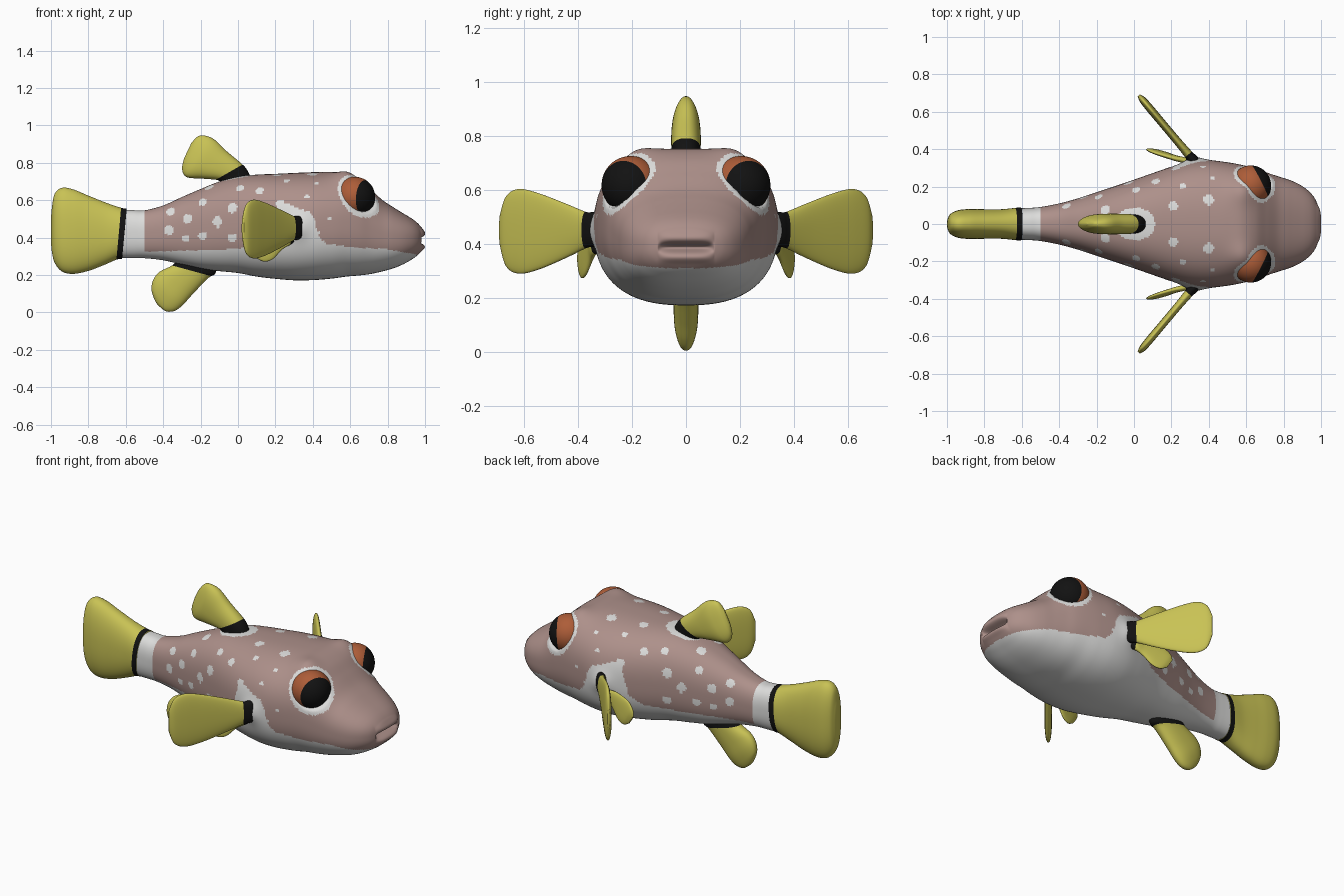
import bpy, bmesh, math
from mathutils import Vector
from mathutils.bvhtree import BVHTree

if "Cube" in bpy.data.objects:
    bpy.data.objects.remove(bpy.data.objects["Cube"])


def material(name, rgb):
    m = bpy.data.materials.new(name)
    m.diffuse_color = (*rgb, 1)
    m.use_nodes = True
    m.node_tree.nodes["Principled BSDF"].inputs["Base Color"].default_value = m.diffuse_color
    return m


PINK = material("dusty_pink", (0.42, 0.28, 0.255))
WHITE = material("white", (0.72, 0.72, 0.71))
BLACK = material("black", (0.006, 0.006, 0.006))
YELLOW = material("yellow", (0.58, 0.54, 0.09))
ORANGE = material("orange", (0.42, 0.11, 0.04))


def finish(bm, name, mats):
    bmesh.ops.recalc_face_normals(bm, faces=bm.faces)
    for f in bm.faces:
        f.smooth = True
    me = bpy.data.meshes.new(name)
    bm.to_mesh(me)
    bm.free()
    for m in mats:
        me.materials.append(m)
    ob = bpy.data.objects.new(name, me)
    bpy.context.collection.objects.link(ob)
    return ob


def spline(p, i, t):
    """Catmull-Rom between rows i and i+1 of a list of tuples."""
    a, b = p[max(i - 1, 0)], p[i]
    c, d = p[i + 1], p[min(i + 2, len(p) - 1)]
    return [0.5 * (2 * q + (r - o) * t + (2 * o - 5 * q + 4 * r - s) * t * t
                   + (3 * q - o - 3 * r + s) * t ** 3) for o, q, r, s in zip(a, b, c, d)]


def super_point(a, n):
    c, s = math.cos(a), math.sin(a)
    return (math.copysign(abs(c) ** (2 / n), c), math.copysign(abs(s) ** (2 / n), s))


def loft(bm, rings):
    """Skin rings of points, closing both ends; returns the faces per gap."""
    vs = [[bm.verts.new(p) for p in r] for r in rings]
    n = len(vs[0])
    gaps = [[bm.faces.new((a[k], a[(k + 1) % n], b[(k + 1) % n], b[k])) for k in range(n)]
            for a, b in zip(vs, vs[1:])]
    bm.faces.new(vs[0])
    bm.faces.new(vs[-1])
    return gaps


# ---- body: rows of x, top z, bottom z, half width
ROWS = [(-0.62, .55, .29, .084), (-0.56, .547, .29, .086), (-0.5, .546, .29, .091), (-0.4, .572, .279, .11),
        (-0.3, .617, .256, .137), (-0.2, .66, .234, .17), (-0.1, .70, .221, .203),
        (0, .727, .211, .237), (.1, .737, .192, .272), (.2, .741, .18, .306),
        (.3, .746, .172, .332), (.4, .75, .173, .34), (.5, .752, .181, .33),
        (.58, .748, .192, .315), (.65, .715, .198, .297), (.71, .66, .206, .275),
        (.77, .603, .219, .255), (.83, .563, .236, .236), (.88, .532, .256, .214),
        (.92, .508, .278, .188), (.95, .487, .298, .16), (.972, .465, .32, .127),
        (.985, .442, .35, .085), (.99, .395, .395, .0005), (.985, .35, .442, -.085)]
EYE = Vector((.625, .205, .617))
EYE_AXIS = Vector((.64, .74, .13)).normalized()
PECT = Vector((.32, .33, .45))


def eye_offset(p):
    """Distance along and across the eye axis (right or left by symmetry)."""
    d = Vector((p.x, abs(p.y), p.z)) - EYE
    along = d.dot(EYE_AXIS)
    return along, (d - EYE_AXIS * along).length


def sculpt(p):
    s = 1 if p.y >= 0 else -1
    q = Vector((p.x, abs(p.y), p.z))
    # brow bumps above the eyes
    if q.z > .5:
        q.z += .03 * math.exp(-((q.x - .59) / .08) ** 2 - ((q.y - .19) / .08) ** 2)
    # shoulder around the side fin
    q.y += .022 * math.exp(-((q - PECT).length / .06) ** 2)
    # eye socket
    along, across = eye_offset(q)
    if along > 0 and across < .095:
        q -= EYE_AXIS * .05 * (1 - (across / .095) ** 4)
    # lips and mouth slot
    if q.x > .85:
        mask = max(0, 1 - (q.y / .105) ** 4)
        g = lambda z, w: math.exp(-((q.z - z) / w) ** 2)
        q.x += mask * (.012 * g(.423, .022) + .014 * g(.348, .02) - .04 * g(.386, .015))
    return Vector((q.x, q.y * s, q.z))


rings = []
SIDES = 168
for i in range(len(ROWS) - 2):
    steps = 18 if i >= len(ROWS) - 4 else max(5, round((ROWS[i + 1][0] - ROWS[i][0]) / .0075))
    for k in range(steps):
        x, zt, zb, w = spline(ROWS, i, k / steps)
        ring = []
        for j in range(SIDES):
            c, s = super_point(2 * math.pi * (j + .5) / SIDES, 2.5)
            ring.append(sculpt(Vector((x, w * c, (zt + zb) / 2 + (zt - zb) / 2 * s))))
        rings.append(ring)
bm = bmesh.new()
loft(bm, rings)
bmesh.ops.recalc_face_normals(bm, faces=bm.faces)
bm.normal_update()

# white spots, projected on to the body from the side and from above
tree = BVHTree.FromBMesh(bm)
SIDE_DOTS = [(-.36, .54, .024), (-.19, .59, .021), (-.27, .5, .026), (-.37, .44, .025),
             (-.11, .485, .028), (-.03, .56, .028), (-.19, .41, .023), (-.28, .395, .02),
             (.01, .665, .021), (.115, .65, .022), (.26, .705, .016), (.225, .58, .025),
             (.37, .62, .013), (.42, .69, .013), (.49, .5, .012), (.43, .425, .012), (-.03, .40, .024)]
TOP_DOTS = [(.21, .095, .027), (.4, .13, .029), (-.155, .075, .028)]
dots = []
for x, z, r in SIDE_DOTS:
    hit = tree.ray_cast(Vector((x, 2, z)), Vector((0, -1, 0)))[0]
    if hit:
        dots.append((hit, r))
for x, y, r in TOP_DOTS:
    hit = tree.ray_cast(Vector((x, y, 2)), Vector((0, 0, -1)))[0]
    if hit:
        dots.append((hit, r))

# belly edge height along x, rising behind the side fins
EDGE = [(-.7, .32), (-.5, .325), (-.1, .335), (.1, .35), (.17, .40), (.195, .5), (.215, .575), (.27, .58),
        (.31, .56), (.38, .54), (.41, .49), (.43, .41), (.47, .368), (.6, .35), (.8, .338), (.9, .32), (1.1, .285)]


def belly_edge(x):
    for (x0, z0), (x1, z1) in zip(EDGE, EDGE[1:]):
        if x <= x1:
            return z0 + (z1 - z0) * (x - x0) / (x1 - x0)
    return .29


for f in bm.faces:
    c = f.calc_center_median()
    along, across = eye_offset(c)
    q = Vector((c.x, abs(c.y), c.z))
    white = (c.x < -.5 or c.z < belly_edge(c.x)
             or (f.normal.z > 0 and c.z > .6 and ((c.x - .005) / .108) ** 2 + (c.y / .088) ** 2 < 1)
             or (along > -.03 and across < .122)
             or any((q - d).length_squared < r * r for d, r in dots))
    f.material_index = 1 if white else 0
finish(bm, "body", [PINK, WHITE])


# ---- fins: rows of two edge points and a half thickness, lofted root to tip
def fin(name, rows, band):
    flat = [(*a, *b, t) for a, b, t in rows]
    mid = lambda r: (Vector(r[0]) + Vector(r[1])) / 2
    normal = (Vector(rows[1][1]) - Vector(rows[1][0])).cross(mid(rows[-1]) - mid(rows[0])).normalized()
    rings, us = [], []
    for i in range(len(flat) - 1):
        last = i == len(flat) - 2
        for k in range(12 + last):
            v = spline(flat, i, k / 12)
            a, b, t = Vector(v[:3]), Vector(v[3:6]), v[6]
            pts = [super_point(2 * math.pi * (j + .5) / 48, 2.3) for j in range(48)]
            rings.append([(a + b) / 2 + (b - a) / 2 * c + normal * t * s for c, s in pts])
            us.append(i + k / 12)
    bm = bmesh.new()
    for u, gap in zip(us, loft(bm, rings)):
        for f in gap:
            f.material_index = 1 if u < band else 0
    return finish(bm, name, [YELLOW, BLACK])


def flat_fin(name, rows, band):
    """Fin in the middle plane: rows of x, z, x, z, half thickness."""
    fin(name, [((a, 0, b), (c, 0, d), t) for a, b, c, d, t in rows], band)


flat_fin("tail_fin", [
    (-.62, .286, -.595, .555, .089), (-.65, .282, -.625, .56, .086), (-.72, .252, -.70, .585, .079),
    (-.80, .222, -.80, .625, .079), (-.88, .206, -.88, .658, .08), (-.94, .218, -.94, .667, .074),
    (-.98, .265, -.98, .635, .055), (-.996, .33, -.995, .56, .03), (-1, .39, -1, .5, .01)], .95)
flat_fin("dorsal_fin", [
    (-.04, .66, .08, .69, .05), (-.10, .703, .052, .757, .052), (-.122, .71, .02, .795, .054),
    (-.20, .716, -.06, .862, .055), (-.262, .72, -.12, .92, .052), (-.29, .737, -.165, .943, .042),
    (-.299, .775, -.212, .943, .026), (-.288, .825, -.25, .905, .008)], 1.9)
flat_fin("anal_fin", [
    (-.31, .30, -.11, .26, .045), (-.342, .262, -.122, .207, .047), (-.362, .246, -.16, .183, .047),
    (-.42, .217, -.24, .10, .046), (-.452, .177, -.295, .04, .043), (-.463, .125, -.335, .01, .033),
    (-.448, .072, -.375, .004, .02), (-.43, .04, -.40, .015, .007)], 1.6)

# side fins: rows of y, low z, high z, half thickness
PECTORAL = [(.31, .395, .515, .03), (.347, .388, .517, .028), (.372, .383, .518, .024), (.45, .345, .55, .021),
            (.55, .303, .588, .021), (.62, .289, .603, .021), (.665, .315, .577, .018), (.688, .39, .51, .008)]
PELVIC = [((.30, .31, .42), (.30, .31, .375), .018), ((.27, .338, .425), (.275, .338, .36), .017),
          ((.21, .352, .43), (.235, .352, .335), .015), ((.12, .378, .415), (.185, .372, .285), .014),
          ((.075, .395, .38), (.14, .385, .272), .012), ((.065, .40, .345), (.10, .394, .29), .005)]
for side, s in (("right", -1), ("left", 1)):
    fin(side + "_pectoral_fin", [((.335 - (y - .32) * .84, s * y, lo), (.335 - (y - .32) * .84, s * y, hi), t)
                                 for y, lo, hi, t in PECTORAL], 2)
    fin(side + "_pelvic_fin", [((a[0], s * a[1], a[2]), (b[0], s * b[1], b[2]), t)
                               for a, b, t in PELVIC], .9)
    # eyeball with the pupil at its pole
    bm = bmesh.new()
    bmesh.ops.create_uvsphere(bm, u_segments=64, v_segments=48, radius=.108)
    for f in bm.faces:
        f.material_index = 1 if f.calc_center_median().z > .108 * math.cos(math.radians(60)) else 0
    eye = finish(bm, side + "_eye", [ORANGE, BLACK])
    eye.location = (EYE.x, s * EYE.y, EYE.z)
    eye.rotation_mode = 'QUATERNION'
    eye.rotation_quaternion = Vector((.88, s * .45, -.06)).to_track_quat('Z', 'Y')
